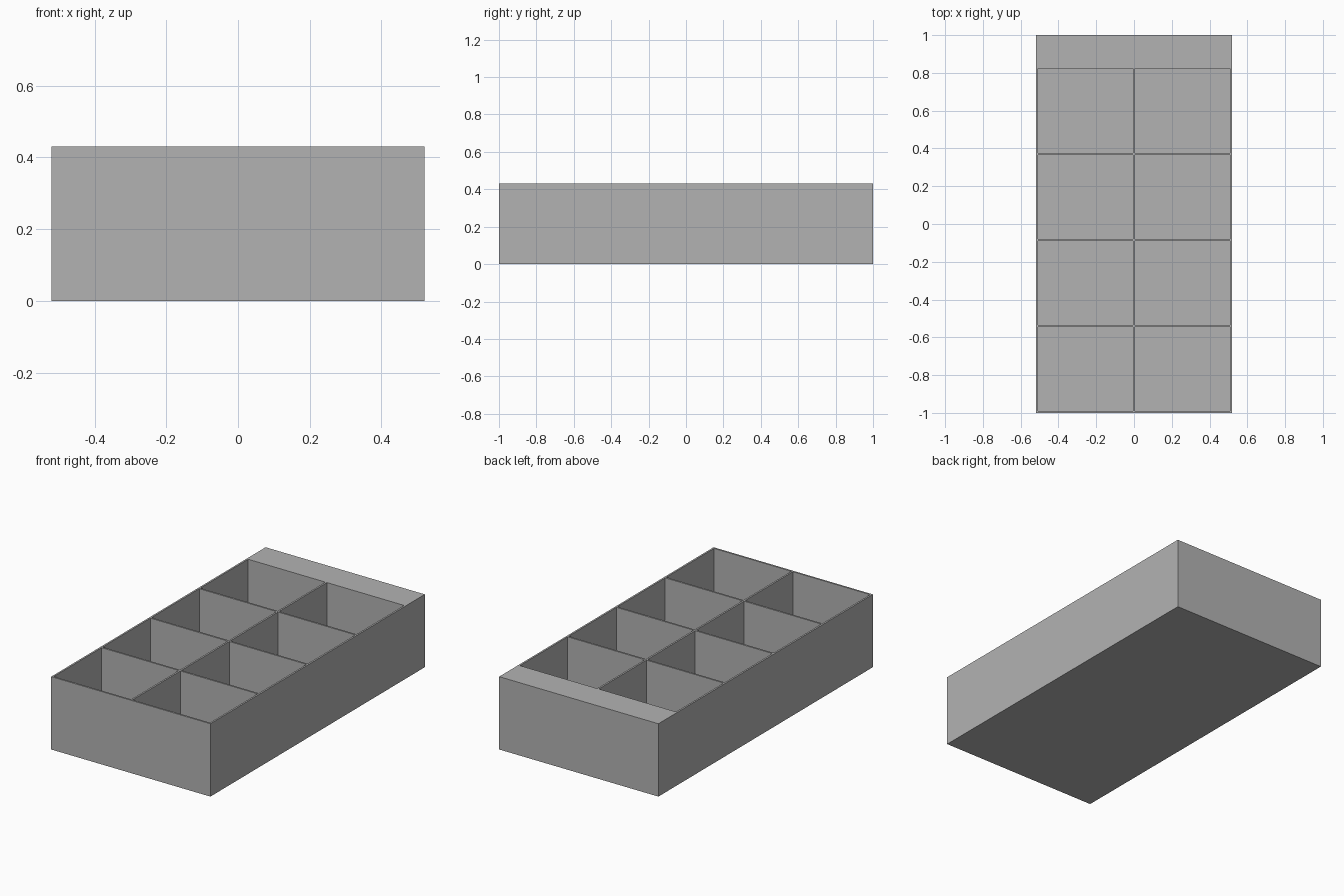
import bpy, bmesh

cube = bpy.data.objects.get("Cube")
if cube:
    bpy.data.objects.remove(cube, do_unlink=True)

HALF_X, HALF_Y, HEIGHT = 0.52, 1.0, 0.43
WALL, FLOOR = 0.0105, 0.0105
ROWS, POCKET_Y = 4, 0.445

# Grey plastic
grey = bpy.data.materials.new("grey plastic")
grey.use_nodes = True
colour = (0.45, 0.45, 0.45, 1)
grey.diffuse_color = colour
grey.node_tree.nodes["Principled BSDF"].inputs["Base Color"].default_value = colour

# Wall lines: pockets lie between odd and even lines in both directions
xs = [-HALF_X, -HALF_X + WALL, -WALL / 2, WALL / 2, HALF_X - WALL, HALF_X]
ys = [-HALF_Y]
for row in range(ROWS):
    start = -HALF_Y + WALL + row * (POCKET_Y + WALL)
    ys += [start, start + POCKET_Y]
ys.append(HALF_Y)

# Top rim as a grid
bm = bmesh.new()
grid = [[bm.verts.new((x, y, HEIGHT)) for y in ys] for x in xs]
pockets = []
for i in range(len(xs) - 1):
    for j in range(len(ys) - 1):
        face = bm.faces.new((grid[i][j], grid[i + 1][j],
                             grid[i + 1][j + 1], grid[i][j + 1]))
        if i % 2 and j % 2:
            pockets.append(face)

# Outer walls and underside
rim = [e for e in bm.edges if e.is_boundary]
skirt = bmesh.ops.extrude_edge_only(bm, edges=rim)["geom"]
for v in skirt:
    if isinstance(v, bmesh.types.BMVert):
        v.co.z = 0
bmesh.ops.contextual_create(bm, geom=[e for e in skirt if isinstance(e, bmesh.types.BMEdge)])

# Sink each pocket to the tray floor
for face in pockets:
    floor = bmesh.ops.extrude_face_region(bm, geom=[face])["geom"]
    for v in floor:
        if isinstance(v, bmesh.types.BMVert):
            v.co.z = FLOOR
    if face.is_valid:
        bmesh.ops.delete(bm, geom=[face], context='FACES_ONLY')

# Merge the coplanar strips and tidy normals
bmesh.ops.dissolve_limit(bm, angle_limit=0.01, verts=bm.verts, edges=bm.edges)
bmesh.ops.recalc_face_normals(bm, faces=bm.faces)

mesh = bpy.data.meshes.new("divided_tray")
bm.to_mesh(mesh)
bm.free()
mesh.materials.append(grey)
tray = bpy.data.objects.new("divided_tray", mesh)
bpy.context.collection.objects.link(tray)
